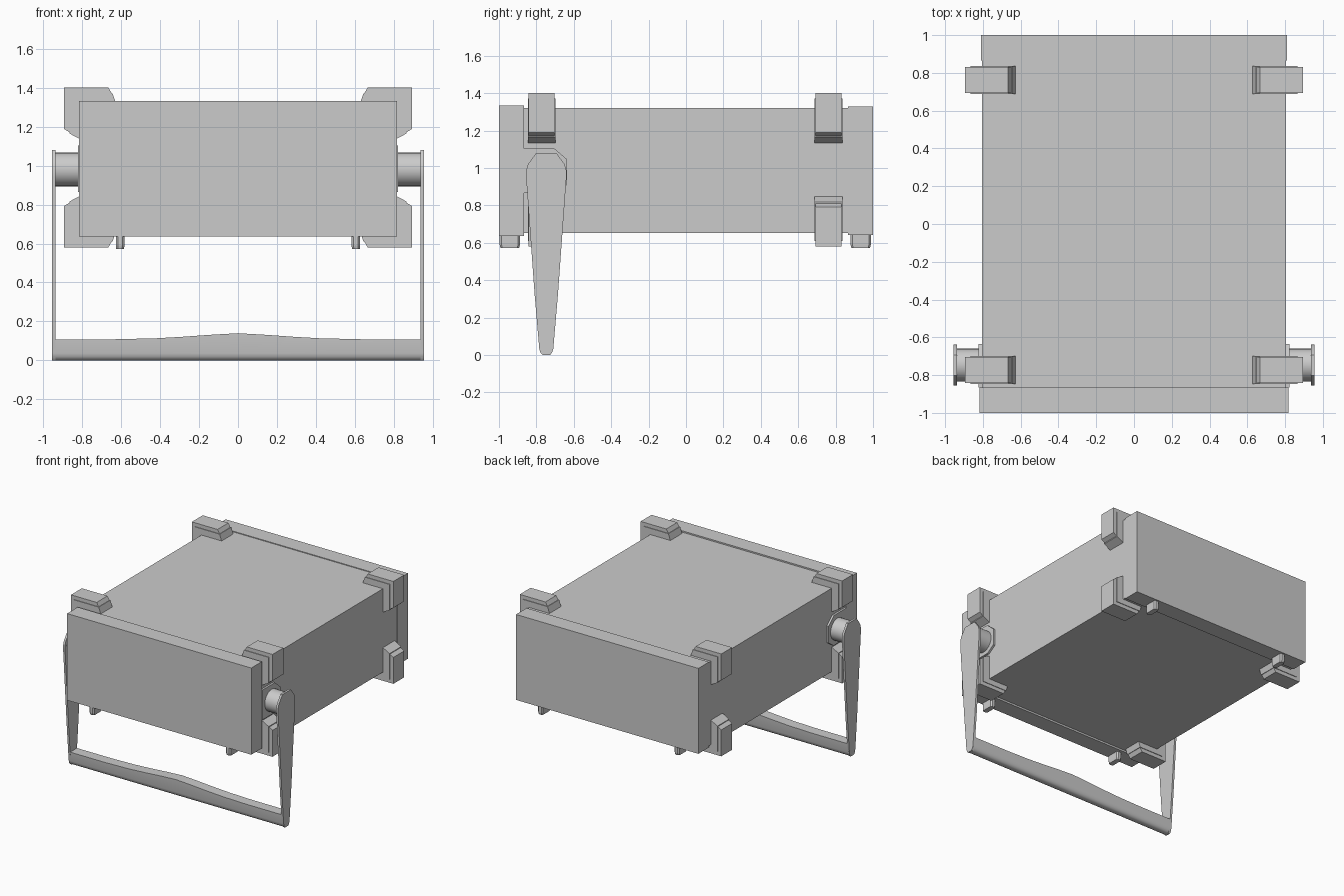
import bpy, bmesh, math

if "Cube" in bpy.data.objects:
    bpy.data.objects.remove(bpy.data.objects["Cube"])


def loft(name, rings, smooth=None):
    """Skin a list of equal-length 3D rings and cap both ends."""
    bm = bmesh.new()
    rows = [[bm.verts.new(p) for p in r] for r in rings]
    n = len(rows[0])
    for a, b in zip(rows, rows[1:]):
        for i in range(n):
            j = (i + 1) % n
            bm.faces.new((a[i], a[j], b[j], b[i]))
    bm.faces.new(rows[0])
    bm.faces.new(rows[-1])
    bmesh.ops.recalc_face_normals(bm, faces=bm.faces)
    me = bpy.data.meshes.new(name)
    bm.to_mesh(me)
    bm.free()
    ob = bpy.data.objects.new(name, me)
    bpy.context.collection.objects.link(ob)
    if smooth:
        bpy.ops.object.select_all(action='DESELECT')
        ob.select_set(True)
        bpy.context.view_layer.objects.active = ob
        bpy.ops.object.shade_smooth_by_angle(angle=math.radians(smooth))
    return ob


def box(name, x, y0, y1, z0, z1):
    ring = [(-x, z0), (x, z0), (x, z1), (-x, z1)]
    return loft(name, [[(px, y, pz) for px, pz in ring] for y in (y0, y1)])


def x_prism(name, pts, x0, x1, smooth=None):
    """Extrude a (y, z) outline along x."""
    return loft(name, [[(x, y, z) for y, z in pts] for x in (x0, x1)], smooth)


# Case and its two end frames
box("case_body", 0.806, -0.87, 0.87, 0.652, 1.322)
box("front_frame", 0.818, -1.0, -0.865, 0.637, 1.333)
box("rear_frame", 0.81, 0.865, 1.0, 0.642, 1.328)

# Corner bumpers: a wide base layer and a slightly narrower outer layer
BASE = [(0.625, 1.315), (0.645, 1.372), (0.865, 1.372), (0.865, 1.165),
        (0.80, 1.13), (0.80, 1.315)]
PAD = [(0.645, 1.365), (0.667, 1.402), (0.895, 1.402), (0.895, 1.19),
       (0.86, 1.168), (0.86, 1.365)]
MID_Z = 0.991
for yc, end in ((-0.772, "front"), (0.762, "rear")):
    for sx, side in ((1, "right"), (-1, "left")):
        for sz, level in ((1, "upper"), (-1, "lower")):
            for pts, hw, part in ((BASE, 0.074, "base"), (PAD, 0.069, "pad")):
                rings = [[(sx * x, y, MID_Z + sz * (z - MID_Z)) for x, z in pts]
                         for y in (yc - hw, yc + hw)]
                loft(f"bumper_{part}_{level}_{end}_{side}", rings)

# Small feet under the frames, with clipped corners and tapered tips
for yc, end in ((-0.942, "front"), (0.934, "rear")):
    for sx, side in ((1, "right"), (-1, "left")):
        rings = []
        for z, k in ((0.65, 1), (0.59, 1), (0.573, 0.93)):
            hx, hy, c = 0.022 * k, 0.054 * k, 0.010
            o = [(hx, -hy + c), (hx, hy - c), (hx - c, hy), (-hx + c, hy),
                 (-hx, hy - c), (-hx, -hy + c), (-hx + c, -hy), (hx - c, -hy)]
            rings.append([(sx * 0.606 + x, yc + y, z) for x, y in o])
        loft(f"small_foot_{end}_{side}", rings)

# Handle: pivot plates, hubs and tapered arms
HY, HZ = -0.747, 0.981
PLATE = [(-0.866, 0.865), (-0.70, 0.865), (-0.635, 0.91), (-0.635, 1.045),
         (-0.705, 1.105), (-0.866, 1.105)]
HUB = [(HY + 0.087 * math.cos(i * math.tau / 24),
        HZ + 0.087 * math.sin(i * math.tau / 24)) for i in range(24)]
half = [(0.020, 0.0), (0.031, 0.012), (0.038, 0.04), (0.062, 0.32),
        (0.107, 0.94), (0.108, 0.985), (0.098, 1.02), (0.054, 1.08)]
ARM = [(HY + d, z) for d, z in half] + [(HY - d, z) for d, z in reversed(half)]
for sx, side in ((1, "right"), (-1, "left")):
    x_prism(f"pivot_plate_{side}", PLATE, sx * 0.80, sx * 0.822)
    x_prism(f"pivot_hub_{side}", HUB, sx * 0.81, sx * 0.94, 40)
    x_prism(f"handle_arm_{side}", ARM, sx * 0.938, sx * 0.955, 40)

# Handle crossbar: rounded underside, top rising gently to the middle
TOP = [(0.95, 0.108), (0.63, 0.108), (0.42, 0.113), (0.28, 0.121), (0.14, 0.131)]
stations = [(-x, z) for x, z in TOP] + [(0, 0.139)] + [(x, z) for x, z in reversed(TOP)]
rings = []
for x, top in stations:
    h = [(0.012, 0.0), (0.024, 0.006), (0.033, 0.018), (0.038, 0.036), (0.043, top)]
    rings.append([(x, HY + d, z) for d, z in h] + [(x, HY - d, z) for d, z in reversed(h)])
loft("handle_crossbar", rings, 40)
